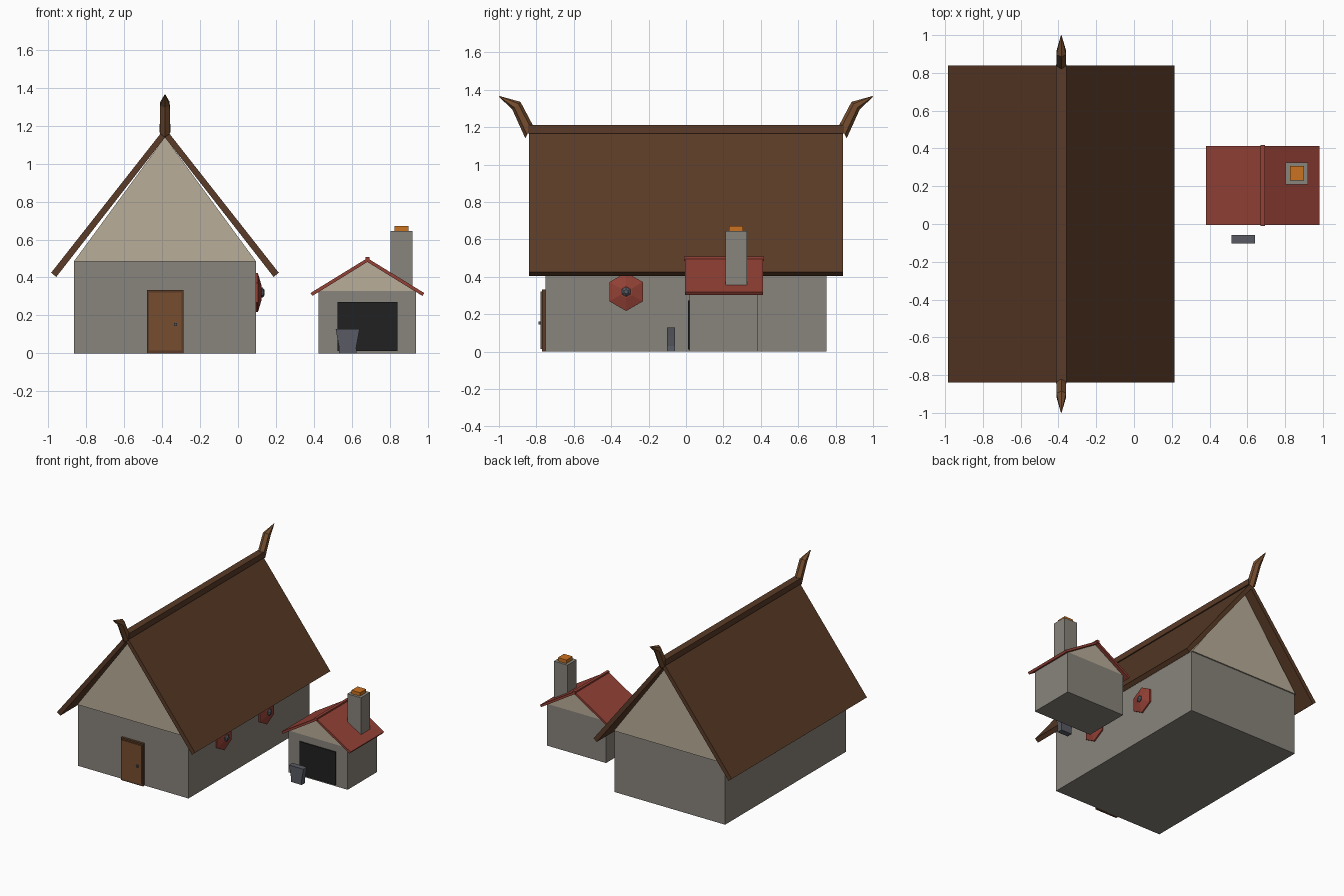
import bpy, bmesh
from math import cos, sin, pi
from mathutils import Vector

cube = bpy.data.objects.get("Cube")
if cube:
    bpy.data.objects.remove(cube, do_unlink=True)


def material(name, rgb):
    m = bpy.data.materials.new(name)
    m.use_nodes = True
    m.diffuse_color = (*rgb, 1)
    m.node_tree.nodes["Principled BSDF"].inputs["Base Color"].default_value = (*rgb, 1)
    return m


STONE = material("grey_stone", (0.25, 0.23, 0.20))
PLASTER = material("beige_plaster", (0.48, 0.42, 0.32))
ROOF = material("dark_brown_roof", (0.10, 0.043, 0.020))
WOOD = material("brown_wood", (0.18, 0.075, 0.028))
RED = material("red_paint", (0.29, 0.052, 0.036))
BLACK = material("black_opening", (0.015, 0.015, 0.015))
METAL = material("dark_metal", (0.10, 0.105, 0.125))
EMBER = material("orange_ember", (0.60, 0.17, 0.015))


def loft(name, rings, mat):
    """Skin a row of equal-sized point rings and cap both ends."""
    bm = bmesh.new()
    rows = [[bm.verts.new(p) for p in ring] for ring in rings]
    n = len(rows[0])
    for a, b in zip(rows, rows[1:]):
        for i in range(n):
            j = (i + 1) % n
            bm.faces.new((a[i], a[j], b[j], b[i]))
    bm.faces.new(rows[0])
    bm.faces.new(rows[-1])
    bmesh.ops.recalc_face_normals(bm, faces=bm.faces)
    mesh = bpy.data.meshes.new(name)
    bm.to_mesh(mesh)
    bm.free()
    mesh.materials.append(mat)
    ob = bpy.data.objects.new(name, mesh)
    bpy.context.collection.objects.link(ob)
    return ob


def prism(name, profile, y0, y1, mat, cx=0):
    """Extrude an x-z profile along y."""
    return loft(name, [[(cx + x, y, z) for x, z in profile] for y in (y0, y1)], mat)


def box(name, x0, x1, y0, y1, z0, z1, mat):
    return prism(name, [(x0, z0), (x1, z0), (x1, z1), (x0, z1)], y0, y1, mat)


def roof(name, cx, outer, inner, top, under, y0, y1, mat):
    """Chevron roof from outer and inner eave points and two apex heights."""
    (ox, oz), (ix, iz) = outer, inner
    prism(name, [(-ox, oz), (0, top), (ox, oz), (ix, iz), (0, under), (-ix, iz)],
          y0, y1, mat, cx)


def lathe_x(name, steps, x, y, z, sides, mat):
    """Faceted disc facing +x, from (offset, radius) steps."""
    ang = [pi / 2 + 2 * pi * i / sides for i in range(sides)]
    loft(name, [[(x + dx, y + r * cos(a), z + r * sin(a)) for a in ang]
                for dx, r in steps], mat)


# Hall: walls, gables, roof and ridge
HX = -0.385
box("hall_walls", HX - 0.48, HX + 0.48, -0.75, 0.75, 0, 0.485, STONE)
prism("hall_gable", [(-0.48, 0.485), (0.48, 0.485), (0, 1.14)], -0.76, 0.76, PLASTER, HX)
roof("hall_roof", HX, (0.6, 0.425), (0.573, 0.403), 1.188, 1.138, -0.84, 0.84, ROOF)
box("hall_ridge", HX - 0.028, HX + 0.028, -0.845, 0.845, 1.165, 1.21, ROOF)

# Curved horns at both ridge ends: (y, z), in-plane radius vector, half width
HORN = [((0.84, 1.177), (-0.019, 0.037), 0.03),
        ((0.907, 1.315), (-0.022, 0.02), 0.029),
        ((0.998, 1.364), (-0.002, 0.002), 0.002)]
for side, label in ((-1, "front"), (1, "back")):
    rings = []
    for (y, z), (vy, vz), w in HORN:
        ring = []
        for i in range(6):
            a = 2 * pi * i / 6
            ring.append((HX + w * sin(a), side * (y + vy * cos(a)), z + vz * cos(a)))
        rings.append(ring)
    loft(label + "_horn", rings, WOOD)

# Door
box("door_frame", -0.48, -0.287, -0.77, -0.745, 0, 0.333, ROOF)
box("door_panel", -0.47, -0.297, -0.777, -0.765, 0.015, 0.32, WOOD)
box("door_knob", -0.337, -0.321, -0.788, -0.775, 0.145, 0.161, METAL)

# Shields on the hall's left wall
for y, label in ((-0.32, "front"), (0.21, "back")):
    lathe_x(label + "_shield", [(-0.005, 0.103), (0.01, 0.103), (0.03, 0.035)],
            0.095, y, 0.32, 6, RED)
    lathe_x(label + "_shield_boss", [(0.02, 0.028), (0.036, 0.026), (0.046, 0.012)],
            0.095, y, 0.32, 6, METAL)

# Forge hut: walls, gable, roof and ridge
FX = 0.682
box("hut_walls", FX - 0.257, FX + 0.257, 0.02, 0.385, 0, 0.328, STONE)
prism("hut_gable", [(-0.257, 0.328), (0.257, 0.328), (0, 0.487)], 0.02, 0.385, PLASTER, FX)
roof("hut_roof", FX, (0.3, 0.318), (0.29, 0.303), 0.502, 0.482, -0.005, 0.412, RED)
box("hut_ridge", FX - 0.011, FX + 0.011, -0.01, 0.417, 0.485, 0.507, RED)
box("hut_opening", 0.525, 0.84, 0.011, 0.02, 0.012, 0.272, BLACK)

# Chimney with glowing top
box("chimney", 0.803, 0.921, 0.21, 0.325, 0.3, 0.645, STONE)
box("chimney_embers", 0.825, 0.9, 0.23, 0.306, 0.64, 0.672, EMBER)

# Anvil in front of the hut
prism("anvil", [(-0.047, 0), (0.047, 0), (0.045, 0.03), (0.055, 0.085), (0.063, 0.128),
                (-0.063, 0.128), (-0.055, 0.085), (-0.045, 0.03)],
      -0.102, -0.058, METAL, 0.578)
